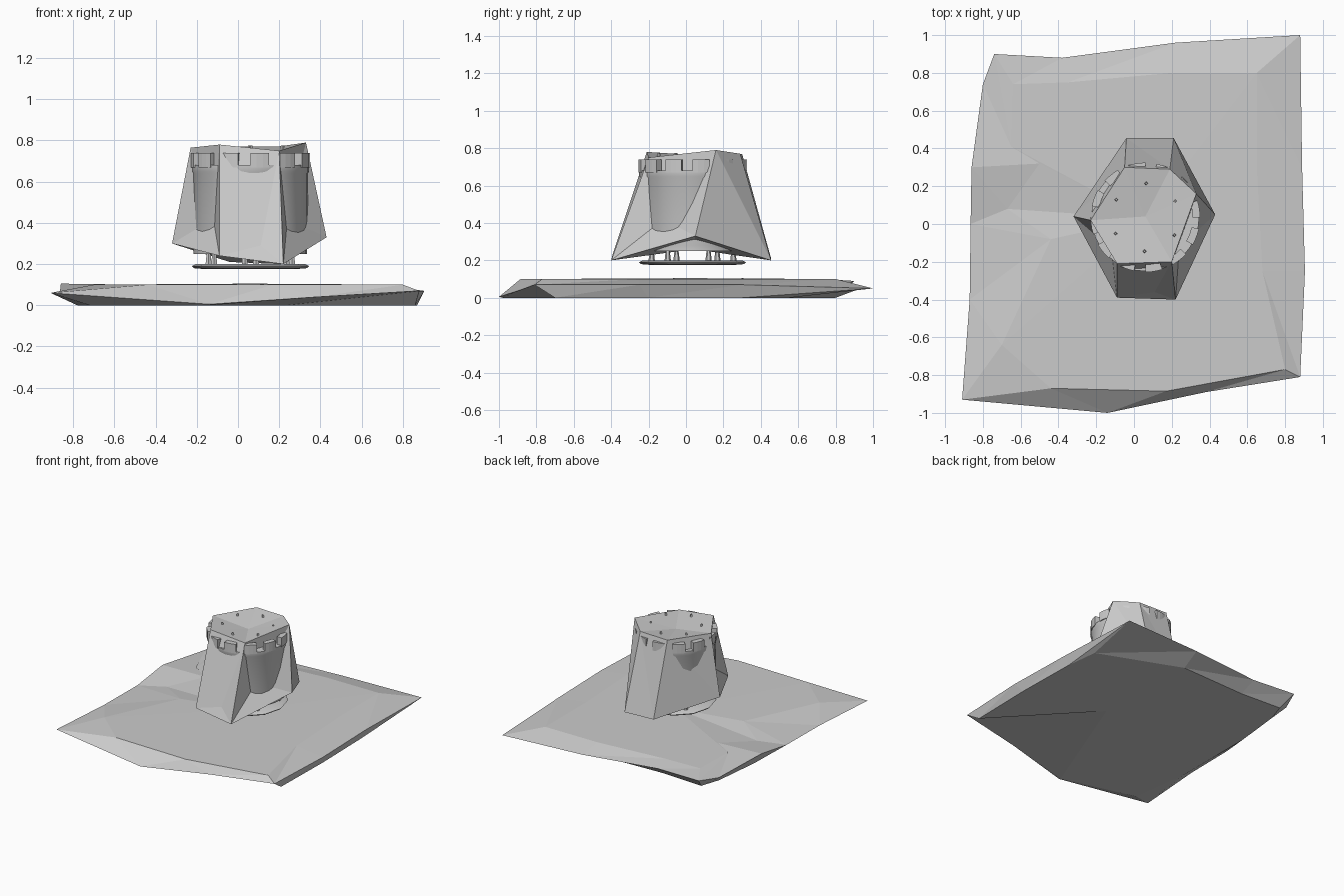
import bpy, bmesh
from math import cos, sin, pi
from mathutils import Vector

if "Cube" in bpy.data.objects:
    bpy.data.objects.remove(bpy.data.objects["Cube"])

grey = bpy.data.materials.new("stone_grey")
grey.use_nodes = True
COLOUR = (0.6, 0.6, 0.6, 1)
grey.diffuse_color = COLOUR
grey.node_tree.nodes["Principled BSDF"].inputs["Base Color"].default_value = COLOUR

CX, CY, R = 0.06, 0.035, 0.285  # tower axis and radius


def finish(bm, name, smooth=False):
    bmesh.ops.recalc_face_normals(bm, faces=bm.faces)
    mesh = bpy.data.meshes.new(name)
    bm.to_mesh(mesh)
    bm.free()
    obj = bpy.data.objects.new(name, mesh)
    bpy.context.collection.objects.link(obj)
    mesh.materials.append(grey)
    if smooth:
        bpy.ops.object.select_all(action="DESELECT")
        obj.select_set(True)
        bpy.context.view_layer.objects.active = obj
        bpy.ops.object.shade_smooth_by_angle(angle=0.6)
    return obj


def loop(bm, points):
    return [bm.verts.new(p) for p in points]


def bridge(bm, a, b):
    for i in range(len(a)):
        j = (i + 1) % len(a)
        bm.faces.new((a[i], a[j], b[j]))
        bm.faces.new((a[i], b[j], b[i]))


def fan(bm, ring, centre):
    c = bm.verts.new(centre)
    for i in range(len(ring)):
        bm.faces.new((ring[i], ring[(i + 1) % len(ring)], c))


def lathe(name, profile, sides=32):
    """Closed solid turned around the tower axis."""
    bm = bmesh.new()
    rings = [loop(bm, [(CX + r * cos(2 * pi * k / sides), CY + r * sin(2 * pi * k / sides), z)
                       for k in range(sides)]) for r, z in profile]
    for a, b in zip(rings, rings[1:]):
        for i in range(sides):
            j = (i + 1) % sides
            bm.faces.new((a[i], a[j], b[j], b[i]))
    bm.faces.new(rings[0])
    bm.faces.new(rings[-1])
    return finish(bm, name, True)


def arc_block(bm, a0, a1, r0, r1, z0, z1):
    """Curved block following the tower wall."""
    steps = 3
    angles = [a0 + (a1 - a0) * k / steps for k in range(steps + 1)]
    path = [(r1, a) for a in angles] + [(r0, a) for a in reversed(angles)]
    low, high = [loop(bm, [(CX + r * cos(a), CY + r * sin(a), z) for r, a in path])
                 for z in (z0, z1)]
    bridge(bm, low, high)
    bm.faces.new(low)
    bm.faces.new(high)


# Ground slab: faceted rim, upper plateau and chamfered underside
rim = [(-.91, -.93, .06), (-.14, -1, 0.005), (.38, -.89, .04), (.88, -.81, .07),
       (.905, -.25, .07), (.89, .3, .07), (.88, 1, .05), (.22, .96, .06), (-.38, .88, .08),
       (-.74, .9, .09), (-.8, .74, .07), (-.86, .3, .105), (-.865, 0, .06), (-.87, -.4, .06)]
plateau = [(-.7, -.64), (-.44, -.87), (.17, -.885), (.8, -.77), (.68, -.25), (.65, .3),
           (.65, .8), (.2, .8), (-.35, .75), (-.64, .74), (-.65, .41), (-.5, .32),
           (-.67, .08), (-.44, -.08)]
under = [(-.72, -.83), (-.14, -.98), (.23, -.03), (.86, -.7), (.87, -.2), (.86, .3),
         (.83, .55), (.2, .8), (-.35, .78), (-.69, .8), (-.74, .65), (-.78, .28),
         (-.78, 0), (-.78, -.38)]
bm = bmesh.new()
rim_v = loop(bm, rim)
top_v = loop(bm, [(x, y, .07 if i == 12 else .1) for i, (x, y) in enumerate(plateau)])
low_v = loop(bm, [(x, y, 0) for x, y in under])
bridge(bm, rim_v, top_v)
bridge(bm, low_v, rim_v)
fan(bm, top_v, (.06, .03, .105))
bm.faces.new(low_v)
finish(bm, "ground_slab")

# Rock cladding: skewed six-sided shell with two hollows that expose the tower
foot = [(-.32, .04, .3), (-.09, -.39, .24), (.22, -.4, .2),
        (.43, .05, .33), (.21, .455, .2), (-.04, .455, .21)]
crown = [(-.23, .02, .765), (-.09, -.21, .78), (.2, -.2, .75),
         (.33, .16, .79), (.19, .29, .77), (-.05, .3, .77)]
inner = {0: (-.12, -.13, .42), 1: (.11, -.36, .29), 2: (.24, -.12, .42)}
bm = bmesh.new()
foot_v, crown_v = loop(bm, foot), loop(bm, crown)
for i in range(6):
    j = (i + 1) % 6
    quad = [foot_v[i], foot_v[j], crown_v[j], crown_v[i]]
    if i in inner:
        fan(bm, quad, inner[i])
    else:
        bm.faces.new((quad[0], quad[1], quad[3]))
        bm.faces.new((quad[1], quad[2], quad[3]))
fan(bm, crown_v, (.06, .04, .73))
fan(bm, foot_v, (.06, .04, .26))
finish(bm, "rock_cladding")

# Tower drum and the thin foundation disc floating beneath it
lathe("tower_drum", [(R - .01, .25), (R - .01, .28), (R - .005, .3), (R - .005, .64), (R, .65), (R, .68)])
lathe("foundation_disc", [(R - .07, .175), (R - .01, .18), (R, .19), (R - .02, .2)], 12)

# Battlements
bm = bmesh.new()
COUNT = 12
for k in range(COUNT):
    a = 2 * pi * k / COUNT
    arc_block(bm, a, a + pi / COUNT * 1.2, R - .035, R + .005, .67, .74)
finish(bm, "battlements")

# Short posts between disc and drum
bm = bmesh.new()
for k in range(6):
    a = pi * k / 3 + .4
    ret = bmesh.ops.create_cone(bm, cap_ends=True, segments=6, radius1=.018, radius2=.01, depth=.07)
    bmesh.ops.translate(bm, verts=ret["verts"],
                        vec=Vector((CX + .22 * cos(a), CY + .22 * sin(a), .225)))
finish(bm, "foundation_posts")

# Small stones on the roof
bm = bmesh.new()
for k in range(6):
    a = pi * k / 3 + .5
    ret = bmesh.ops.create_cone(bm, cap_ends=True, segments=4, radius1=.015, radius2=.006, depth=.04)
    bmesh.ops.translate(bm, verts=ret["verts"],
                        vec=Vector((CX + .18 * cos(a), CY + .18 * sin(a), .755)))
finish(bm, "roof_stones")
